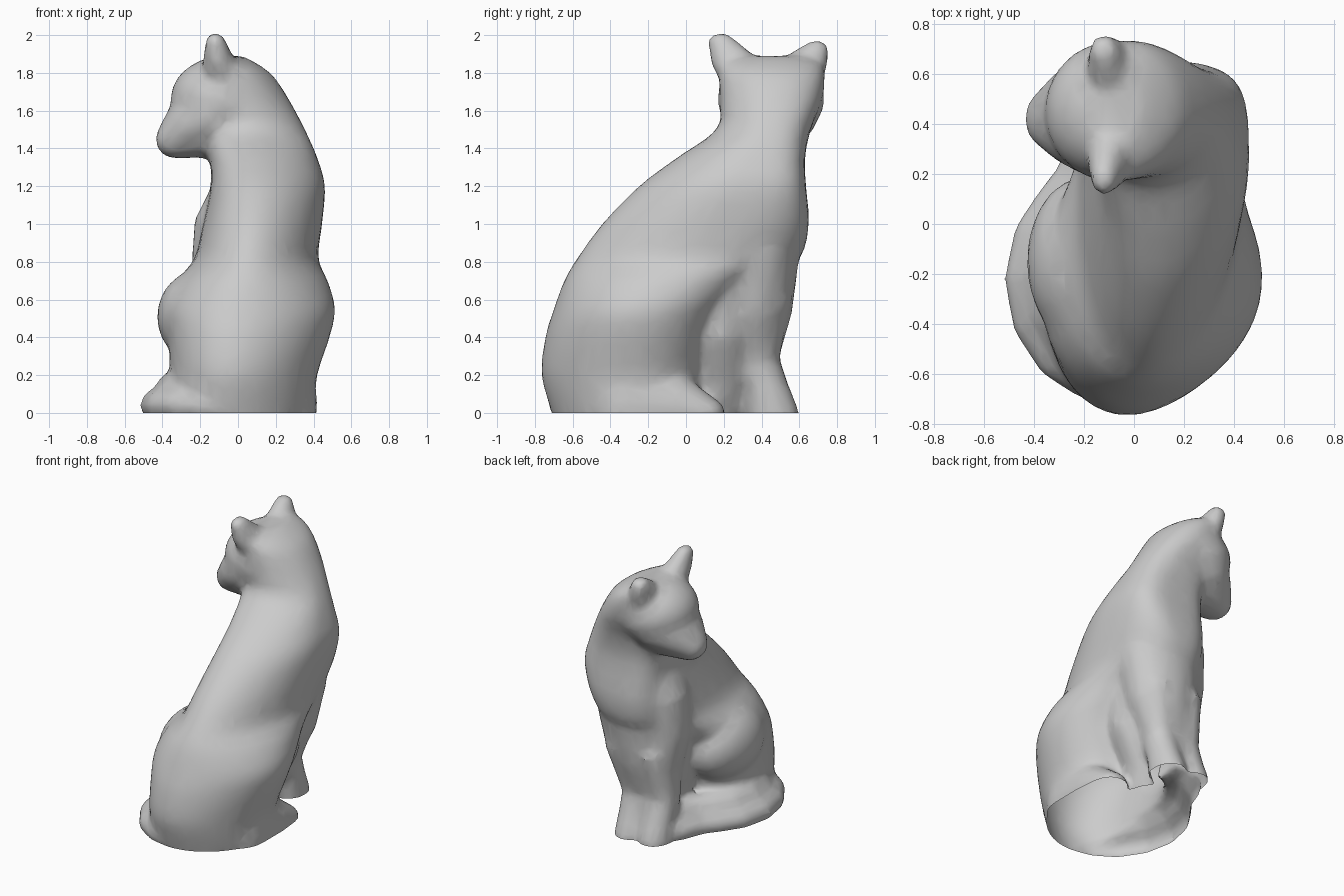
import bpy, bmesh, math
from mathutils import Vector, Matrix

bm = bmesh.new()


def blob(c, r):
    """Ellipsoid at c with radii r."""
    m = Matrix.Translation(c) @ Matrix.Diagonal((*r, 1))
    bmesh.ops.create_icosphere(bm, subdivisions=3, radius=1, matrix=m)


def limb(pts, steps=6):
    """Row of blobs blended along points (x, y, z, rx, ry, rz)."""
    for a, b in zip(pts, pts[1:]):
        for i in range(steps + 1):
            p = [u + (v - u) * i / steps for u, v in zip(a, b)]
            blob(p[:3], p[3:])


def smooth_rows(rows, steps=4):
    """Catmull-Rom curve through the rows."""
    out = []
    for i in range(len(rows) - 1):
        quad = list(zip(rows[max(i - 1, 0)], rows[i], rows[i + 1],
                        rows[min(i + 2, len(rows) - 1)]))
        for k in range(steps):
            t = k / steps
            out.append([b + 0.5 * t * (c - a + t * (2 * a - 5 * b + 4 * c - d
                        + t * (3 * (b - c) + d - a))) for a, b, c, d in quad])
    return out + [list(rows[-1])]


def loft(rows, n=48):
    """Egg slices (z, x min, x max, y min, y widest, y max, spine x, front squareness)."""
    rings = []
    for z, x0, x1, y0, yc, y1, spine, square in smooth_rows(rows):
        ring = []
        for i in range(n):
            t = 2 * math.pi * i / n
            c, s = math.cos(t), math.sin(t)
            power, reach = (square, y1 - yc) if s > 0 else (1.95, yc - y0)
            px = math.copysign(abs(c) ** (2 / power), c)
            py = math.copysign(abs(s) ** (2 / power), s)
            mid = (x0 + x1) / 2
            lean = (spine - mid) * py * py if s < 0 else 0
            ring.append(bm.verts.new((mid + lean + px * (x1 - x0) / 2, yc + py * reach, z)))
        rings.append(ring)
    for a, b in zip(rings, rings[1:]):
        for i in range(n):
            j = (i + 1) % n
            bm.faces.new((a[i], a[j], b[j], b[i]))
    bm.faces.new(rings[0][::-1])
    bm.faces.new(rings[-1])


# torso with haunches, neck and back of the head
loft([(-0.12, -0.36, 0.36, -0.67, -0.25, 0.08, -0.03, 2.1),
      (0.0, -0.37, 0.40, -0.71, -0.25, 0.10, -0.03, 2.1),
      (0.2, -0.36, 0.42, -0.765, -0.27, 0.10, -0.03, 2.1),
      (0.4, -0.37, 0.485, -0.745, -0.25, 0.14, -0.01, 2.1),
      (0.55, -0.38, 0.515, -0.70, -0.22, 0.22, 0.01, 2.1),
      (0.7, -0.32, 0.475, -0.645, -0.12, 0.40, 0.03, 2.1),
      (0.82, -0.23, 0.425, -0.575, 0.06, 0.60, 0.05, 2.4),
      (1.0, -0.185, 0.445, -0.445, 0.18, 0.65, 0.07, 3.0),
      (1.2, -0.145, 0.46, -0.25, 0.27, 0.635, 0.09, 3.6),
      (1.35, -0.15, 0.42, -0.05, 0.34, 0.63, 0.09, 3.2),
      (1.5, -0.19, 0.355, 0.16, 0.42, 0.66, 0.06, 2.6),
      (1.65, -0.26, 0.275, 0.18, 0.45, 0.72, 0.0, 2.3),
      (1.78, -0.25, 0.19, 0.175, 0.455, 0.735, -0.04, 2.2),
      (1.85, -0.19, 0.10, 0.19, 0.455, 0.71, -0.07, 2.1),
      (1.89, -0.13, 0.02, 0.3, 0.46, 0.62, -0.07, 2.0)])

# chest running down into the two front legs
limb([(0.11, 0.37, 0.85, 0.295, 0.235, 0.2), (0.085, 0.37, 0.55, 0.25, 0.195, 0.15),
      (0.02, 0.37, 0.3, 0.19, 0.12, 0.15), (0.0, 0.42, 0.0, 0.16, 0.13, 0.1)])
for sx, top in ((-0.085, -0.06), (0.10, 0.2)):
    limb([(top, 0.37, 0.6, 0.13, 0.19, 0.1), (sx, 0.38, 0.28, 0.115, 0.115, 0.1),
          (sx, 0.43, 0.12, 0.11, 0.12, 0.1), (sx, 0.46, 0.0, 0.115, 0.14, 0.1)])
# left shoulder and elbow
limb([(-0.02, 0.37, 1.18, 0.12, 0.18, 0.1), (-0.09, 0.36, 1.0, 0.145, 0.18, 0.1),
      (-0.11, 0.35, 0.75, 0.14, 0.16, 0.1), (-0.09, 0.36, 0.55, 0.12, 0.15, 0.1)], 5)
# belly wall behind the legs
limb([(0.08, 0.2, 0.7, 0.28, 0.2, 0.15), (0.07, 0.18, 0.42, 0.25, 0.2, 0.15),
      (0.04, 0.18, 0.2, 0.17, 0.18, 0.1), (0.0, 0.14, -0.03, 0.12, 0.14, 0.1)])

# left haunch and hind paws
blob((-0.2, -0.15, 0.51), (0.23, 0.34, 0.25))
limb([(0.27, -0.3, 0.05, 0.15, 0.2, 0.25), (0.27, -0.08, 0.03, 0.15, 0.16, 0.19),
      (0.28, 0.09, 0.0, 0.12, 0.12, 0.09)])
limb([(-0.2, -0.1, 0.1, 0.13, 0.16, 0.17), (-0.17, 0.2, 0.0, 0.1, 0.13, 0.11)])

# tail curled round the left side: low outer edge and higher inner ridge
tail = [(-0.05, -0.6), (-0.17, -0.58), (-0.28, -0.51), (-0.365, -0.38), (-0.395, -0.22),
        (-0.36, -0.06), (-0.28, 0.06), (-0.2, 0.16), (-0.14, 0.32)]
limb([(x, y, 0.04, 0.125, 0.125, 0.1) for x, y in tail], 4)
limb([(x * 0.87, y * 0.93, 0.1, 0.1, 0.1, 0.12) for x, y in tail], 4)

# skull, cheeks and muzzle, facing left
blob((-0.08, 0.45, 1.66), (0.28, 0.285, 0.23))
limb([(-0.13, 0.44, 1.58, 0.22, 0.26, 0.19), (-0.25, 0.43, 1.53, 0.135, 0.2, 0.16),
      (-0.34, 0.42, 1.45, 0.1, 0.12, 0.09)])
limb([(-0.17, 0.43, 1.45, 0.13, 0.17, 0.1), (-0.325, 0.42, 1.43, 0.11, 0.12, 0.085)])

# ears
limb([(-0.08, 0.31, 1.79, 0.11, 0.14, 0.1), (-0.105, 0.245, 1.87, 0.08, 0.12, 0.07),
      (-0.12, 0.185, 1.965, 0.055, 0.07, 0.05)])
limb([(-0.08, 0.59, 1.79, 0.11, 0.14, 0.1), (-0.105, 0.64, 1.86, 0.08, 0.115, 0.07),
      (-0.12, 0.69, 1.925, 0.06, 0.07, 0.05)])

bmesh.ops.recalc_face_normals(bm, faces=bm.faces)
me = bpy.data.meshes.new("seated_cat")
bm.to_mesh(me)
bm.free()
cat = bpy.data.objects.new("seated_cat", me)
bpy.context.collection.objects.link(cat)
bpy.context.view_layer.objects.active = cat
cat.select_set(True)

# fuse the parts into one softened skin
fuse = cat.modifiers.new("fuse", 'REMESH')
fuse.mode = 'VOXEL'
fuse.voxel_size = 0.02
soft = cat.modifiers.new("soften", 'SMOOTH')
soft.factor = 0.5
soft.iterations = 12
thin = cat.modifiers.new("thin", 'DECIMATE')
thin.ratio = 0.15
for name in ("fuse", "soften", "thin"):
    bpy.ops.object.modifier_apply(modifier=name)

# open flat base
bm = bmesh.new()
bm.from_mesh(cat.data)
bmesh.ops.bisect_plane(bm, geom=bm.verts[:] + bm.edges[:] + bm.faces[:],
                       plane_co=Vector((0, 0, 0)), plane_no=Vector((0, 0, 1)),
                       clear_inner=True)
bm.to_mesh(cat.data)
bm.free()

grey = bpy.data.materials.new("light_grey")
grey.diffuse_color = (0.6, 0.6, 0.6, 1)
cat.data.materials.clear()
cat.data.materials.append(grey)
bpy.ops.object.shade_smooth_by_angle(angle=math.radians(40))
